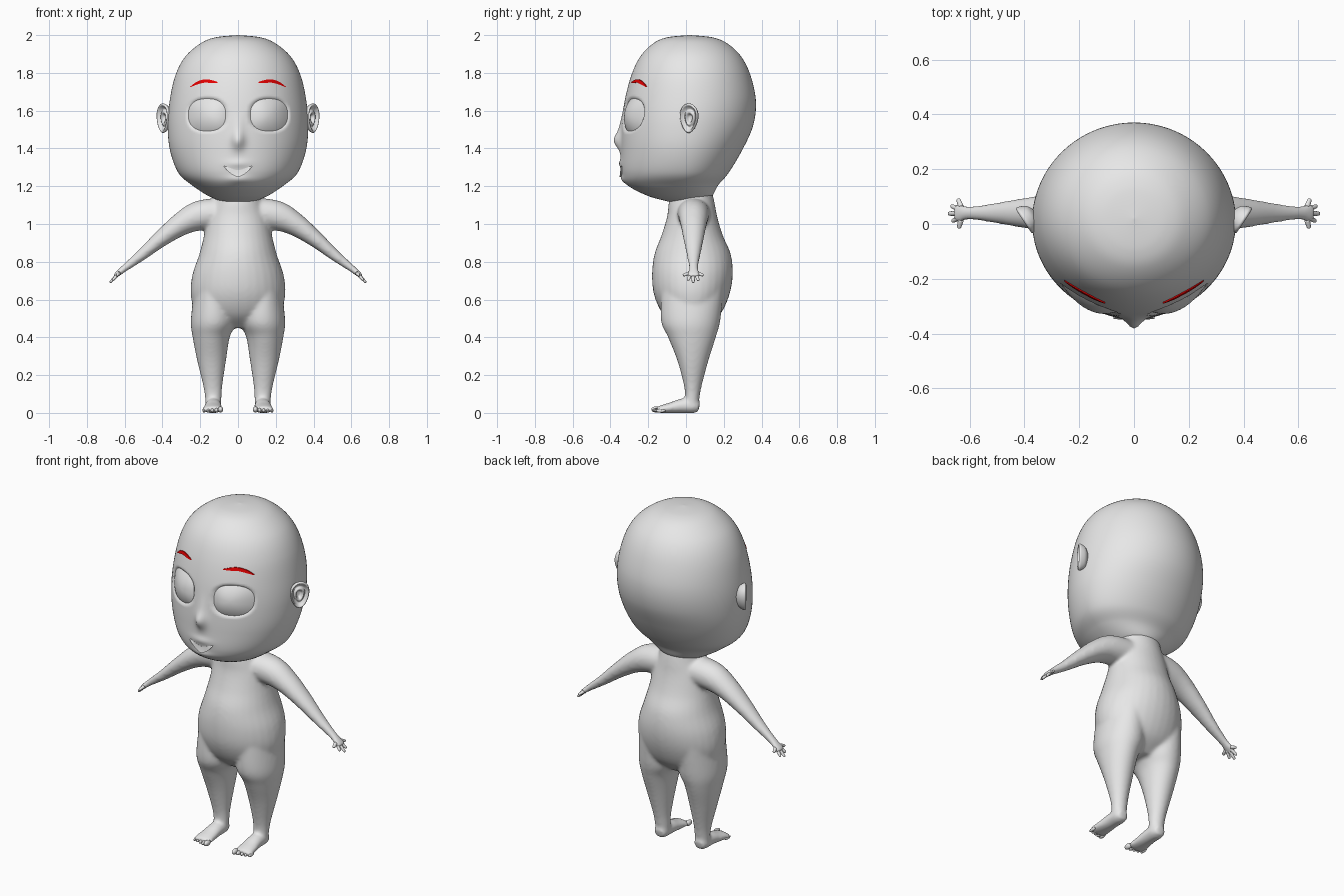
import bpy, bmesh, math
from mathutils import Vector as V
from mathutils.bvhtree import BVHTree

cube = bpy.data.objects.get("Cube")
if cube:
    bpy.data.objects.remove(cube)


def material(name, color):
    m = bpy.data.materials.new(name)
    m.use_nodes = True
    m.diffuse_color = (*color, 1)
    m.node_tree.nodes["Principled BSDF"].inputs["Base Color"].default_value = (*color, 1)
    return m


SKIN = material("grey skin", (0.8, 0.8, 0.8))
RED = material("red brow", (0.8, 0, 0))


def finish(name, bm, mat=SKIN, mirror=False):
    bmesh.ops.recalc_face_normals(bm, faces=bm.faces)
    mesh = bpy.data.meshes.new(name)
    bm.to_mesh(mesh)
    bm.free()
    mesh.materials.append(mat)
    for p in mesh.polygons:
        p.use_smooth = True
    ob = bpy.data.objects.new(name, mesh)
    bpy.context.collection.objects.link(ob)
    if mirror:
        ob.modifiers.new("Mirror", 'MIRROR').use_mirror_merge = False
    return ob


def spline(rows, steps):
    """Smooth curve through rows of numbers."""
    out = []
    for i in range(len(rows) - 1):
        quad = [rows[max(0, min(len(rows) - 1, i + k))] for k in (-1, 0, 1, 2)]
        for s in range(steps):
            t = s / steps
            out.append([b + t / 2 * (c - a + t * (2*a - 5*b + 4*c - d + t * (3*(b - c) + d - a)))
                        for a, b, c, d in zip(*quad)])
    return out + [list(rows[-1])]


def bridge(bm, rings, closed=True):
    n = len(rings[0])
    for a, b in zip(rings, rings[1:]):
        for j in range(n if closed else n - 1):
            k = (j + 1) % n
            bm.faces.new((a[j], a[k], b[k], b[j]))


def loft(bm, sections, sides=32):
    """Skin sections given as centre, side, front and back vectors."""
    rings = []
    for c, a, f, b in sections:
        ring = []
        for j in range(sides):
            t = math.tau * j / sides
            s = math.sin(t)
            ring.append(bm.verts.new(c + a * math.cos(t) + (f * s if s > 0 else b * -s)))
        rings.append(ring)
    bridge(bm, rings)
    for ring in (rings[0], rings[-1]):
        bm.faces.new(ring)


def upright(bm, rows, steps=6, sides=32):
    """Rows: height, centre x, half width, middle y, front y, back y."""
    loft(bm, [(V((x, m, z)), V((w, 0, 0)), V((0, f - m, 0)), V((0, b - m, 0)))
              for z, x, w, m, f, b in spline(rows, steps)], sides)


def tube(bm, rows, side, steps=5, sides=20):
    """Rows: x, y, z, half thickness, half width along the side vector."""
    pts = spline(rows, steps)
    sec = []
    for i, p in enumerate(pts):
        d = V(pts[min(i + 1, len(pts) - 1)][:3]) - V(pts[max(i - 1, 0)][:3])
        up = d.cross(side).normalized() * p[3]
        sec.append((V(p[:3]), side * p[4], up, -up))
    loft(bm, sec, sides)


def ball(bm, centre, radii):
    geo = bmesh.ops.create_uvsphere(bm, u_segments=16, v_segments=10, radius=1)
    for v in geo["verts"]:
        v.co = V(centre) + V(a * b for a, b in zip(v.co, radii))


# Body: torso, arms, legs and feet fused into one skin
bm = bmesh.new()
upright(bm, [(1.2, 0, .12, .04, -.06, .13), (1.12, 0, .13, .04, -.09, .15),
             (1.04, 0, .16, .04, -.1, .165), (.94, 0, .18, .04, -.13, .195),
             (.84, 0, .205, .04, -.167, .237), (.73, 0, .242, .04, -.18, .248),
             (.62, 0, .25, .04, -.168, .228), (.52, 0, .215, .04, -.12, .18),
             (.45, 0, .1, .04, -.04, .1)])
for s in (1, -1):
    upright(bm, [(.66, s*.13, .1, .04, -.13, .2), (.49, s*.13, .12, .03, -.133, .182),
                 (.4, s*.142, .098, .03, -.095, .158), (.28, s*.14, .077, .03, -.047, .12),
                 (.15, s*.134, .052, .03, -.012, .085), (.08, s*.131, .044, .03, -.005, .072),
                 (.02, s*.131, .04, .03, -.01, .066)])
    tube(bm, [(s*.06, .04, 1.06, .08, .09), (s*.2, .04, 1.045, .08, .082),
              (s*.3, .04, 1.0, .062, .07), (s*.41, .04, .92, .044, .054),
              (s*.515, .04, .832, .03, .036), (s*.6, .04, .767, .02, .025),
              (s*.635, .04, .738, .015, .036), (s*.655, .04, .722, .012, .034)], V((0, 1, 0)))
    tube(bm, [(s*.131, .07, .03, .026, .03), (s*.131, .04, .035, .037, .042),
              (s*.131, -.02, .037, .039, .044), (s*.133, -.08, .027, .029, .05),
              (s*.135, -.13, .02, .021, .056), (s*.135, -.155, .016, .014, .05)], V((1, 0, 0)))
body = finish("body", bm)
remesh = body.modifiers.new("Fuse", 'REMESH')
remesh.mode = 'VOXEL'
remesh.voxel_size = .009
remesh.use_smooth_shade = True
relax = body.modifiers.new("Relax", 'SMOOTH')
relax.factor = .5
relax.iterations = 12

# Fingers fanning from the palm, and toes
bm = bmesh.new()
for tx, ty, tz in ((.64, -.016, .728), (.664, .01, .702), (.678, .038, .69),
                   (.668, .066, .7), (.643, .092, .728)):
    base = V((.632, .04 + (ty - .04) * .45, .738))
    tip = V((tx, ty, tz))
    side = (tip - base).cross(V((.6, 0, .8))).normalized()
    tube(bm, [(*base, .01, .011), (*base.lerp(tip, .6), .008, .009),
              (*base.lerp(tip, .93), .006, .007), (*tip, .002, .002)], side, 3, 12)
finish("fingers", bm, mirror=True)
bm = bmesh.new()
for i in range(5):
    r = .016 if i == 0 else .0125 - .0008 * i
    ball(bm, (.092 + .022 * i, -.158 + .006 * i, r + .002), (r * .85, .026, r))
finish("toes", bm, mirror=True)

# Head
bm = bmesh.new()
upright(bm, [(2, 0, .002, .02, .018, .022), (1.988, 0, .12, .02, -.1, .14),
             (1.955, 0, .2, .02, -.175, .22), (1.885, 0, .28, .02, -.243, .293),
             (1.785, 0, .332, .02, -.29, .342), (1.65, 0, .362, .02, -.325, .37),
             (1.52, 0, .372, .01, -.34, .355), (1.39, 0, .36, 0, -.345, .297),
             (1.27, 0, .315, -.01, -.342, .225), (1.205, 0, .243, -.02, -.308, .17),
             (1.15, 0, .16, -.02, -.205, .14), (1.12, 0, .09, 0, -.1, .1)], 14, 160)


def bump(x, z, cz, w, h):
    return math.exp(-(x / w) ** 2 - ((z - cz) / h) ** 2)


def eye_range(x, z):
    return (abs((abs(x) - .164) / .097) ** 2.4 + abs((z - 1.578) / .084) ** 2.4) ** (1 / 2.4)


# Nose, lips and chin swell out of the face; sockets sink in
for v in bm.verts:
    x, y, z = v.co
    if y < -.05:
        v.co.y -= .032 * bump(x, z, 1.44, .032, .045) + .012 * bump(x, z, 1.5, .03, .07)
        v.co.y -= .008 * bump(x, z, 1.32, .06, .02) + .01 * bump(x, z, 1.235, .06, .022)
bmesh.ops.recalc_face_normals(bm, faces=bm.faces)
face = BVHTree.FromBMesh(bm)
for v in bm.verts:
    x, y, z = v.co
    if y < -.05:
        e = eye_range(x, z)
        v.co.y += .02 * max(0, min(1, (1.12 - e) / .2))
finish("head", bm)


def on_face(x, z, out):
    hit = face.ray_cast(V((x, -1, z)), V((0, 1, 0)))[0]
    return V((x, hit.y - out, z))


# Domed eyes filling the sockets
bm = bmesh.new()
rings = []
for i in range(17):
    r = max(.01, i / 15)
    ring = []
    for j in range(64):
        t = math.tau * j / 64
        c, s = math.cos(t), math.sin(t)
        k = r / (abs(c) ** 2.4 + abs(s) ** 2.4) ** (1 / 2.4)
        x, z = .164 + .097 * k * c, 1.578 + .084 * k * s
        ring.append(bm.verts.new(on_face(x, z, .024 * (1 - r * r) - .009)))
    rings.append(ring)
bridge(bm, rings)
bm.faces.new(rings[0])
finish("eyes", bm, mirror=True)


def strip(name, rows, mat, top_out, low_out, mirror):
    """Rows: x, upper z, lower z of a thin plate laid on the face."""
    bm = bmesh.new()
    rings = []
    for x, hi, lo in spline(rows, 8):
        mid = (hi + lo) / 2
        rings.append([bm.verts.new(on_face(x, z, out)) for z, out in
                      ((hi, -.003), (hi, top_out), (mid, (top_out + low_out) / 2),
                       (lo, low_out), (lo, -.003))])
    bridge(bm, rings, False)
    ob = finish(name, bm, mat, mirror)
    bpy.ops.object.select_all(action='DESELECT')
    ob.select_set(True)
    bpy.context.view_layer.objects.active = ob
    bpy.ops.object.shade_smooth_by_angle(angle=.6)


# Arched brows and smiling mouth
strip("eyebrows", [(.105, 1.751, 1.748), (.145, 1.763, 1.747), (.18, 1.765, 1.748),
                   (.22, 1.752, 1.737), (.253, 1.727, 1.724)], RED, .005, .005, True)
strip("mouth", [(-.075, 1.308, 1.304), (-.04, 1.296, 1.268), (0, 1.285, 1.25),
                (.04, 1.296, 1.268), (.075, 1.308, 1.304)], SKIN, .001, .009, False)

# Ears: cupped shells turned forwards
bm = bmesh.new()
along, out, up = V((.55, .83, 0)), V((.83, -.55, 0)), V((0, 0, 1))
rings = []
for h, k in spline([(-.04, .3), (-.025, .75), (0, .98), (.01, .98), (.013, .88), (.002, .74),
                    (-.004, .6), (.005, .45), (.002, .33), (-.012, .2), (-.014, .02)], 4):
    ring = []
    for j in range(40):
        t = math.tau * j / 40
        c, s = math.cos(t), math.sin(t)
        ring.append(bm.verts.new(V((.392, .018, 1.56)) + out * h + up * (.078 * k * s)
                                 + along * (.054 * k * c * (1 + .2 * s))))
    rings.append(ring)
bridge(bm, rings)
for ring in (rings[0], rings[-1]):
    bm.faces.new(ring)
finish("ears", bm, mirror=True)
